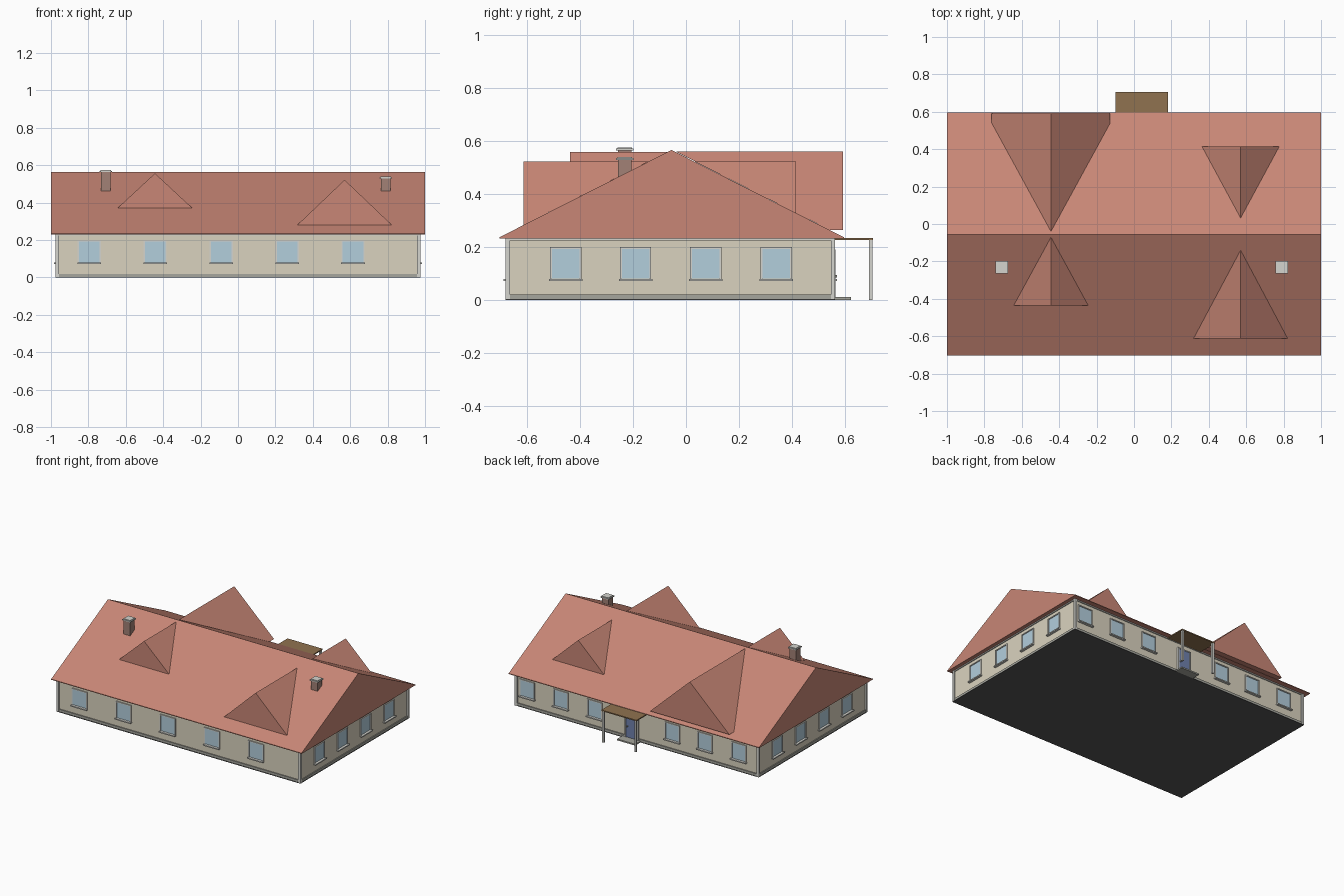
import bpy, bmesh

if "Cube" in bpy.data.objects:
    bpy.data.objects.remove(bpy.data.objects["Cube"])


def material(name, r, g, b):
    m = bpy.data.materials.new(name)
    m.diffuse_color = (r, g, b, 1)
    m.use_nodes = True
    m.node_tree.nodes["Principled BSDF"].inputs["Base Color"].default_value = m.diffuse_color
    return m


RED = material("roof_red", 0.58, 0.24, 0.18)
BEIGE = material("wall_beige", 0.70, 0.65, 0.52)
TRIM = material("trim_white", 0.66, 0.66, 0.62)
STONE = material("plinth_grey", 0.38, 0.38, 0.34)
DARK = material("floor_grey", 0.09, 0.09, 0.09)
GLASS = material("glass_blue", 0.45, 0.62, 0.72)
BLUE = material("door_blue", 0.16, 0.22, 0.42)
BROWN = material("canopy_brown", 0.28, 0.17, 0.08)
BRICK = material("chimney_brick", 0.36, 0.22, 0.18)


def finish(name, bm, mat):
    bmesh.ops.recalc_face_normals(bm, faces=bm.faces)
    me = bpy.data.meshes.new(name)
    bm.to_mesh(me)
    bm.free()
    me.materials.append(mat)
    ob = bpy.data.objects.new(name, me)
    bpy.context.collection.objects.link(ob)
    return ob


def extrude(bm, profile, step):
    """Closed prism from 3D profile points moved by step."""
    a = [bm.verts.new(p) for p in profile]
    b = [bm.verts.new([c + s for c, s in zip(p, step)]) for p in profile]
    n = len(a)
    bm.faces.new(a)
    bm.faces.new(b[::-1])
    for i in range(n):
        j = (i + 1) % n
        bm.faces.new((a[i], a[j], b[j], b[i]))


def boxes(name, mat, *ranges):
    bm = bmesh.new()
    for x0, x1, y0, y1, z0, z1 in ranges:
        extrude(bm, [(x0, y0, z0), (x1, y0, z0), (x1, y1, z0), (x0, y1, z0)], (0, 0, z1 - z0))
    return finish(name, bm, mat)


# Wall planes
X, Y0, Y1, H = 0.965, -0.669, 0.552, 0.236


def on_wall(side, u0, u1, d0, d1, z0, z1):
    """Box range on a wall: u along it, d outward from it."""
    if side == "front":
        return (u0, u1, Y0 - d1, Y0 - d0, z0, z1)
    if side == "back":
        return (u0, u1, Y1 + d0, Y1 + d1, z0, z1)
    if side == "right":
        return (X + d0, X + d1, u0, u1, z0, z1)
    return (-X - d1, -X - d0, u0, u1, z0, z1)


# Walls and floor
boxes("walls", BEIGE, (-X, X, Y0, Y1, 0.003, H))
boxes("floor", DARK, (-0.975, 0.975, -0.68, 0.562, 0, 0.003))

# Plinth, corner posts and top band
spans = {"front": (-X, X), "back": (-X, X), "right": (Y0, Y1), "left": (Y0, Y1)}
boxes("plinth", STONE, *[on_wall(s, a, b, -0.002, 0.007, 0.003, 0.02) for s, (a, b) in spans.items()])
boxes("top_band", TRIM, *[on_wall(s, a, b, -0.002, 0.007, 0.224, H) for s, (a, b) in spans.items()])
boxes("corner_posts", TRIM, *[
    (x, x + 0.018, y, y + 0.016, 0.003, H)
    for x in (-0.975, 0.957) for y in (-0.68, 0.546)])

# Windows: glass, frame and sill
windows = {
    "front": (0.055, [-0.795, -0.443, -0.09, 0.263, 0.615]),
    "back": (0.052, [-0.81, -0.54, -0.28, 0.34, 0.61, 0.88]),
    "right": (0.052, [-0.453, -0.19, 0.075, 0.34]),
    "left": (0.052, [-0.453, -0.19, 0.075, 0.34]),
}
for side, (w, centres) in windows.items():
    glass, frame, sill = [], [], []
    for u in centres:
        o = w + 0.007
        glass.append(on_wall(side, u - w, u + w, -0.003, 0.002, 0.08, 0.192))
        for a, b, z0, z1 in ((-o, -w, 0.078, 0.199), (w, o, 0.078, 0.199), (-w, w, 0.192, 0.199)):
            frame.append(on_wall(side, u + a, u + b, -0.003, 0.007, z0, z1))
        sill.append(on_wall(side, u - 0.063, u + 0.063, -0.003, 0.018, 0.071, 0.079))
    boxes(side + "_window_glass", GLASS, *glass)
    boxes(side + "_window_frames", TRIM, *frame)
    boxes(side + "_window_sills", TRIM, *sill)

# Main gable roof with thin eaves
EAVE, RIDGE_Y, RIDGE_Z = 0.236, -0.055, 0.565
bm = bmesh.new()
extrude(bm, [(-1, -0.703, 0.231), (-1, -0.703, EAVE), (-1, RIDGE_Y, RIDGE_Z),
             (-1, 0.595, EAVE), (-1, 0.595, 0.231)], (2, 0, 0))
finish("main_roof", bm, RED)


# Dormer roofs: level ridge running back into the main slope
def dormer(name, x, half, y_face, z_top, y_tip, y_base=None):
    y_base = y_face if y_base is None else y_base
    edge = -0.703 if y_base < RIDGE_Y else 0.595
    z = EAVE + (RIDGE_Z - EAVE) * (y_base - edge) / (RIDGE_Y - edge)
    bm = bmesh.new()
    apex, tip = bm.verts.new((x, y_face, z_top)), bm.verts.new((x, y_tip, z_top))
    l, r = [bm.verts.new((x + s * half, y_face, z)) for s in (-1, 1)]
    l2, r2 = l, r
    if y_base != y_face:
        l2, r2 = [bm.verts.new((x + s * half, y_base, z)) for s in (-1, 1)]
    for ring in ([l, r, apex], [l, apex, tip, l2], [r, apex, tip, r2], [l2, r2, tip], [l, r, r2, l2]):
        ring = list(dict.fromkeys(ring))
        if len(ring) > 2 and (y_base != y_face or len(ring) == 3):
            bm.faces.new(ring)
    finish(name, bm, RED)


dormer("front_left_dormer", -0.444, 0.2, -0.437, 0.557, -0.07)
dormer("front_right_dormer", 0.57, 0.252, -0.613, 0.522, -0.14)
dormer("back_right_dormer", 0.57, 0.207, 0.415, 0.522, 0.032)
dormer("back_left_dormer", -0.444, 0.317, 0.592, 0.56, -0.04, 0.54)

# Chimneys with overhanging caps
for name, x, top in (("left_chimney", -0.707, 0.574), ("right_chimney", 0.79, 0.539)):
    y = -0.231
    boxes(name, BRICK, (x - 0.026, x + 0.026, y - 0.026, y + 0.026, 0.44, top - 0.008))
    boxes(name + "_cap", TRIM,
          (x - 0.033, x + 0.033, y - 0.033, y + 0.033, top - 0.011, top - 0.004),
          (x - 0.027, x + 0.027, y - 0.027, y + 0.027, top - 0.004, top))

# Back entrance: door, step, canopy and posts
boxes("door_frame", TRIM, (-0.012, -0.003, Y1, 0.564, 0.01, 0.19), (0.087, 0.096, Y1, 0.564, 0.01, 0.19),
      (-0.003, 0.087, Y1, 0.564, 0.182, 0.19))
boxes("door", BLUE, (-0.003, 0.087, Y1 - 0.002, 0.561, 0.01, 0.182))
boxes("door_handle", STONE, (0.072, 0.08, 0.561, 0.57, 0.085, 0.093))
boxes("door_step", STONE, (-0.03, 0.115, Y1, 0.622, 0, 0.01))
boxes("canopy", BROWN, (-0.098, 0.182, Y1, 0.705, 0.225, 0.233))
boxes("canopy_posts", TRIM, (-0.093, -0.079, 0.689, 0.703, 0, 0.225), (0.163, 0.177, 0.689, 0.703, 0, 0.225))
